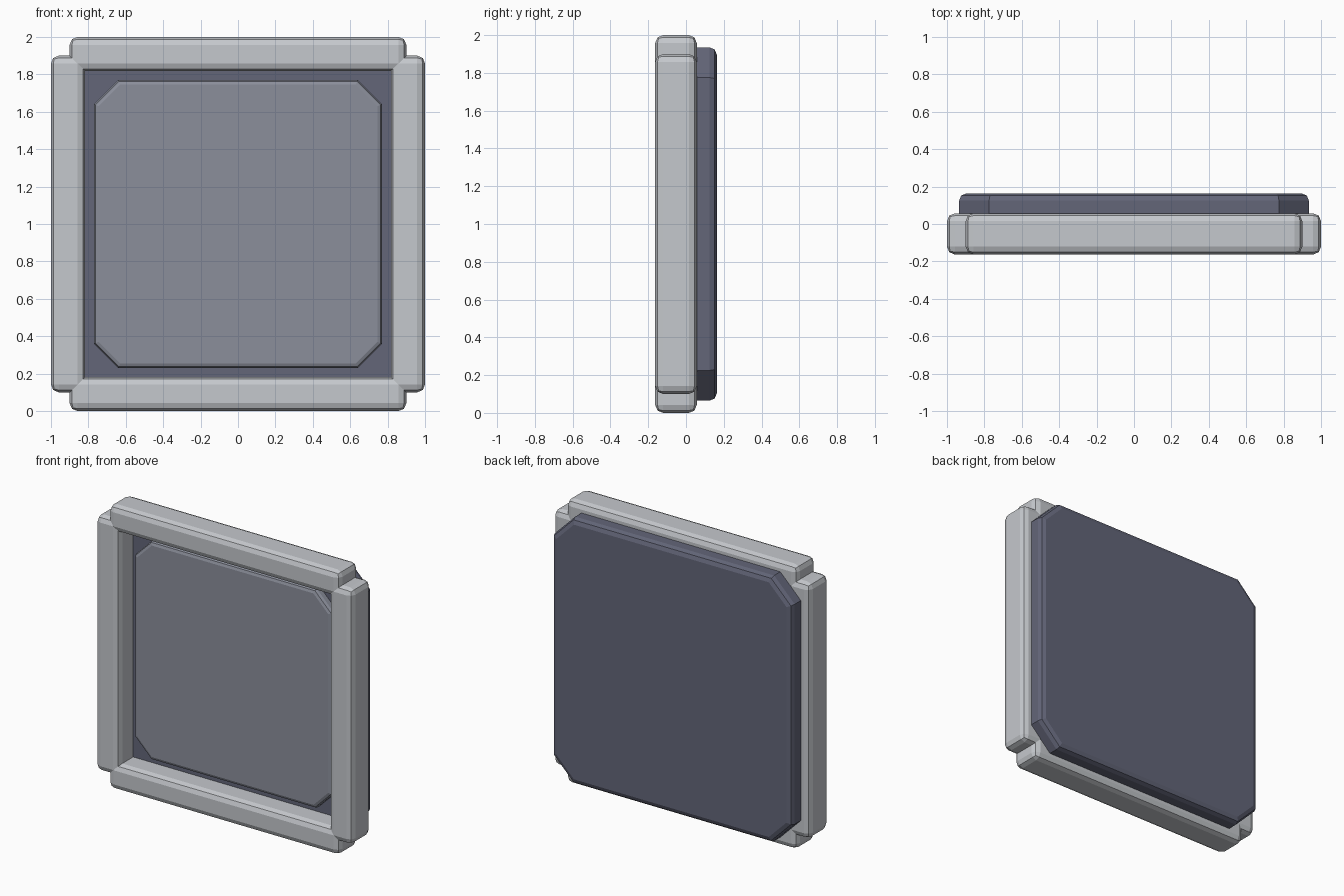
import bpy
import bmesh

if "Cube" in bpy.data.objects:
    bpy.data.objects.remove(bpy.data.objects["Cube"], do_unlink=True)


def make_material(name, rgb):
    mat = bpy.data.materials.new(name)
    mat.use_nodes = True
    color = (*rgb, 1.0)
    mat.diffuse_color = color
    for node in mat.node_tree.nodes:
        if node.type == "BSDF_PRINCIPLED":
            node.inputs["Base Color"].default_value = color
            node.inputs["Roughness"].default_value = 0.6
    return mat


light_grey = make_material("light_grey", (0.56, 0.58, 0.61))
slate_blue = make_material("slate_blue", (0.125, 0.132, 0.19))
mid_grey = make_material("mid_grey", (0.26, 0.275, 0.33))

CENTER_Z = 1.0


def finish(name, bm, mat):
    bmesh.ops.recalc_face_normals(bm, faces=bm.faces)
    mesh = bpy.data.meshes.new(name)
    bm.to_mesh(mesh)
    bm.free()
    mesh.materials.append(mat)
    obj = bpy.data.objects.new(name, mesh)
    bpy.context.collection.objects.link(obj)
    return obj


def frame_bar(name, center, size):
    """Box with every edge rounded in two flat steps."""
    bm = bmesh.new()
    bmesh.ops.create_cube(bm, size=1.0)
    for v in bm.verts:
        v.co = [c + s * k for c, s, k in zip(center, size, v.co)]
    bmesh.ops.bevel(bm, geom=bm.edges[:], offset=0.042, segments=2,
                    profile=0.5, affect="EDGES")
    return finish(name, bm, light_grey)


def octagon_plate(name, half, cut, y_base, y_rim, bevel, mat):
    """Square plate with cut corners; the rim at y_rim is bevelled."""
    inner = half - cut
    quarter = [(half, inner), (inner, half)]
    outline = []
    for _ in range(4):
        outline += quarter
        quarter = [(-z, x) for x, z in quarter]
    bm = bmesh.new()
    base = bm.faces.new([bm.verts.new((x, y_base, CENTER_Z + z)) for x, z in outline])
    extruded = bmesh.ops.extrude_face_region(bm, geom=[base], use_keep_orig=True)["geom"]
    for v in extruded:
        if isinstance(v, bmesh.types.BMVert):
            v.co.y = y_rim
    bmesh.ops.recalc_face_normals(bm, faces=bm.faces)
    rim = [e for e in bm.edges if all(abs(v.co.y - y_rim) < 1e-5 for v in e.verts)]
    bmesh.ops.bevel(bm, geom=rim, offset=bevel, segments=2, profile=0.5, affect="EDGES")
    return finish(name, bm, mat)


# Four overlapping frame bars, with stepped outer corners
WIDTH, DEPTH, LENGTH, FRAME_Y = 0.183, 0.22, 1.8, -0.053
offset = 1.0 - WIDTH / 2
for side, name in ((1, "left"), (-1, "right")):
    frame_bar(name + "_frame_bar", (side * offset, FRAME_Y, CENTER_Z), (WIDTH, DEPTH, LENGTH))
for side, name in ((1, "top"), (-1, "bottom")):
    frame_bar(name + "_frame_bar", (0, FRAME_Y, CENTER_Z + side * offset), (LENGTH, DEPTH, WIDTH))

# Back slab and the raised panel inside the opening
octagon_plate("back_slab", 0.935, 0.16, 0.0, 0.163, 0.038, slate_blue)
octagon_plate("front_panel", 0.77, 0.13, 0.02, -0.06, 0.025, mid_grey)
